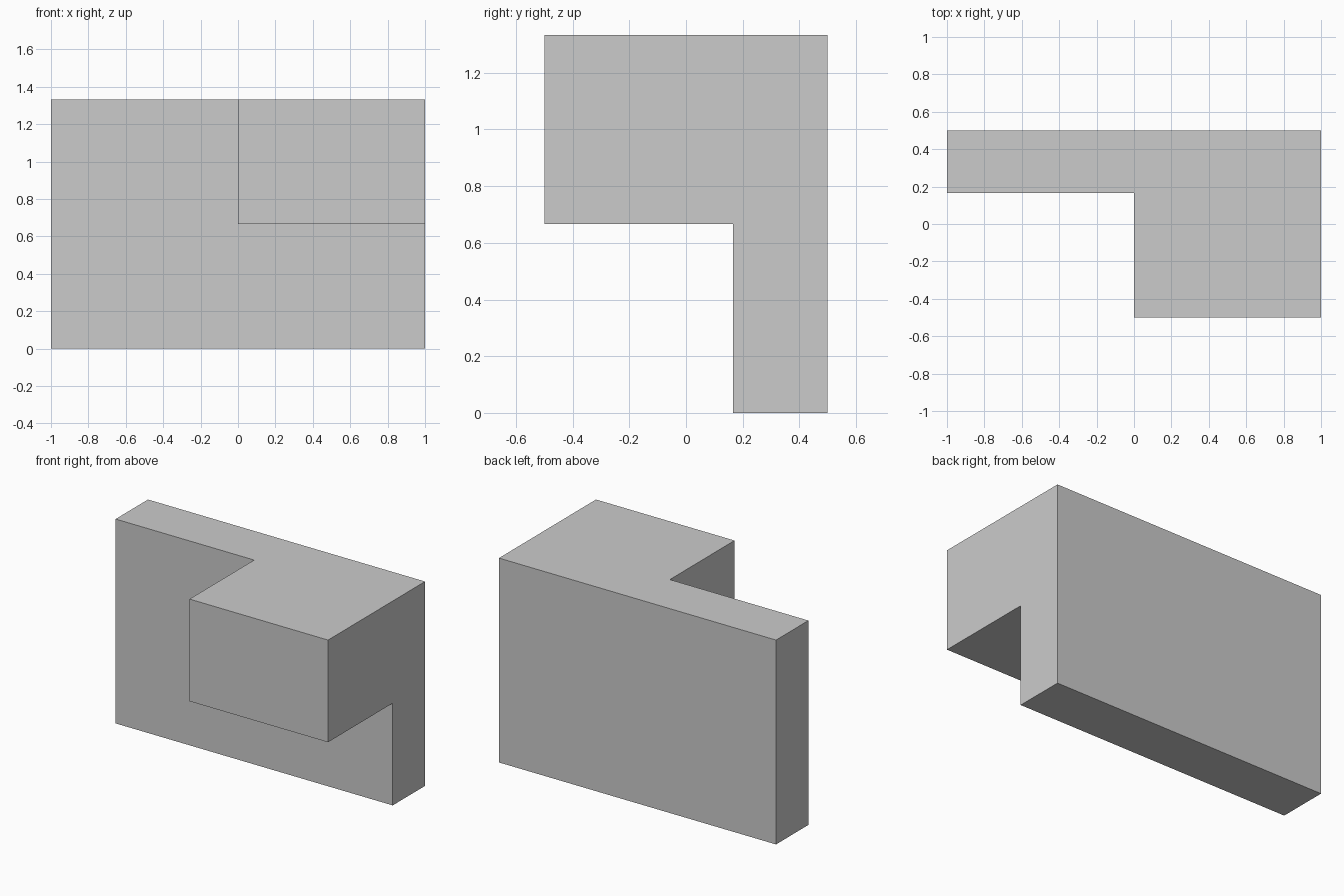
import bpy, bmesh
from mathutils import Matrix, Vector

if "Cube" in bpy.data.objects:
    bpy.data.objects.remove(bpy.data.objects["Cube"])

THIRD = 1 / 3
bm = bmesh.new()

# Upright wall slab along the back
size, centre = (2, THIRD, 4 * THIRD), (0, THIRD, 2 * THIRD)
bmesh.ops.create_cube(bm, size=1, matrix=Matrix.Translation(centre) @ Matrix.Diagonal((*size, 1)))

# Split the wall at mid width and mid height
for normal in ((1, 0, 0), (0, 0, 1)):
    bmesh.ops.bisect_plane(bm, geom=bm.verts[:] + bm.edges[:] + bm.faces[:],
                           plane_co=(0, 0, 2 * THIRD), plane_no=normal)
bm.normal_update()

# Overhanging block pulled forward from the upper right quarter
quarter = next(f for f in bm.faces if f.normal.y < -0.9
               and f.calc_center_median().x > 0 and f.calc_center_median().z > 2 * THIRD)
out = bmesh.ops.extrude_face_region(bm, geom=[quarter])["geom"]
if quarter.is_valid:
    bmesh.ops.delete(bm, geom=[quarter], context='FACES_ONLY')
bmesh.ops.translate(bm, verts=[g for g in out if isinstance(g, bmesh.types.BMVert)],
                    vec=Vector((0, -2 * THIRD, 0)))

# Merge the coplanar faces into clean flat sides
bmesh.ops.dissolve_limit(bm, angle_limit=0.01, verts=bm.verts[:], edges=bm.edges[:])
bmesh.ops.recalc_face_normals(bm, faces=bm.faces[:])

mesh = bpy.data.meshes.new("wall_with_overhang")
bm.to_mesh(mesh)
bm.free()
bpy.context.collection.objects.link(bpy.data.objects.new("wall_with_overhang", mesh))
